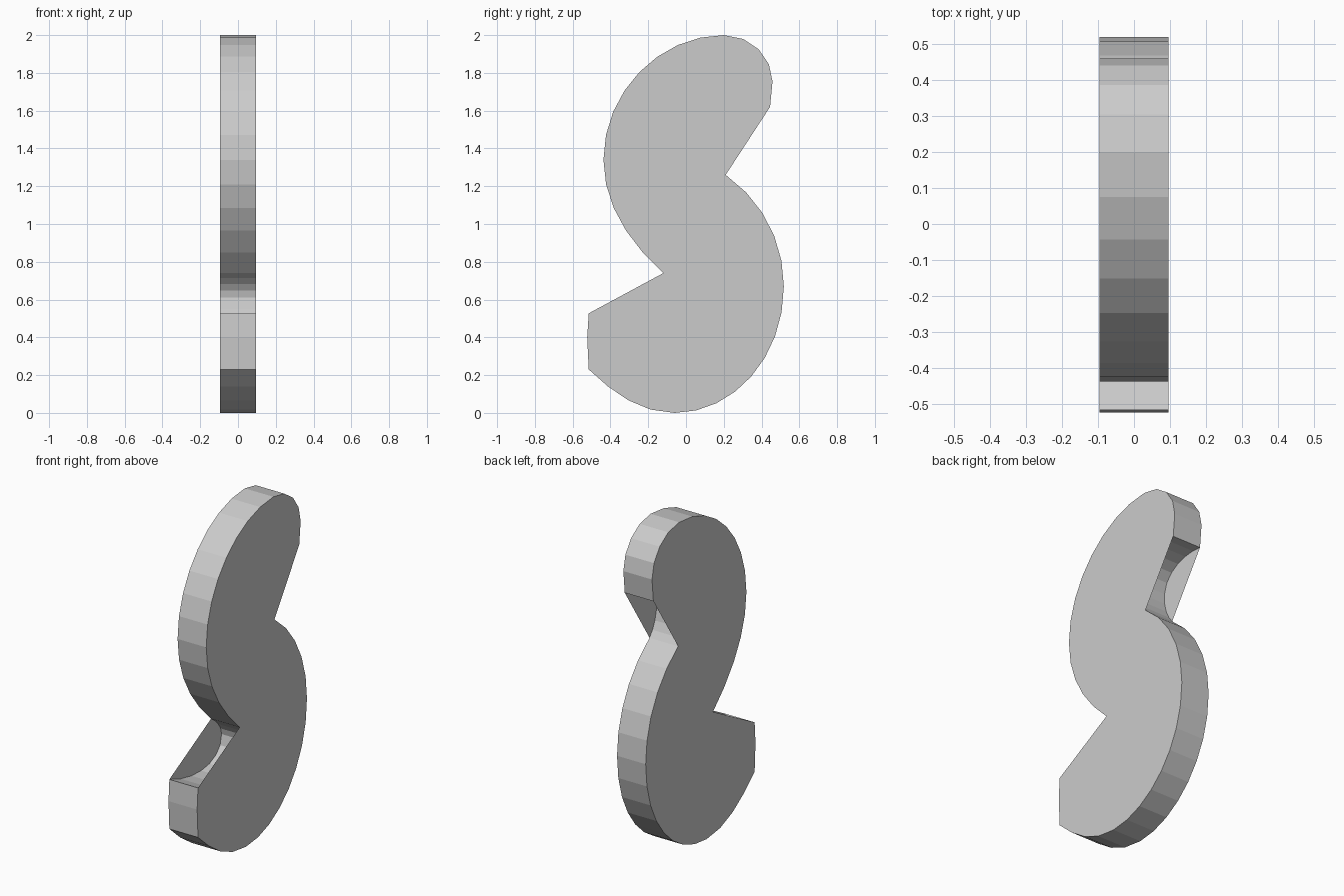
import bpy
import bmesh
from mathutils import Vector
from mathutils.geometry import interpolate_bezier

cube = bpy.data.objects.get("Cube")
if cube:
    bpy.data.objects.remove(cube)

HALF = 0.095  # half thickness along x


def curve(start, handle_a, handle_b, end, steps):
    """Sampled Bezier in the y-z plane, end point left out."""
    pts = [Vector((0, *p)) for p in (start, handle_a, handle_b, end)]
    return interpolate_bezier(*pts, steps + 1)[:-1]


# Key corners of the profile, as (y, z)
low_notch, front, crest = (-.12, .74), (-.437, 1.34), (.2, 2)
brow, high_lip, high_notch = (.458, 1.755), (.445, 1.62), (.21, 1.26)
back, base = (.518, .67), (-.06, 0)
toe, low_lip = (-.515, .23), (-.515, .527)

# Outer rims of the upper and lower lobes
upper_rim = (curve(low_notch, (-.32, .92), (-.437, 1.12), front, 5)
             + curve(front, (-.437, 1.7), (-.14, 2), crest, 8)
             + curve(crest, (.35, 2), (.458, 1.88), brow, 4)
             + [Vector((0, *brow)), Vector((0, *high_lip))])
lower_rim = (curve(high_notch, (.41, 1.12), (.518, .9), back, 5)
             + curve(back, (.518, .29), (.25, 0), base, 8)
             + curve(base, (-.24, 0), (-.38, .1), toe, 4)
             + [Vector((0, *toe)), Vector((0, -.523, .4)), Vector((0, *low_lip))])

# Hollow pockets between the side plates
high_mid, low_mid = (.145, 1.46), (-.02, .61)
high_pocket = (curve(high_lip, (.33, 1.64), (.16, 1.6), high_mid, 6)
               + curve(high_mid, (.135, 1.38), (.17, 1.3), high_notch, 4))[1:]
low_pocket = (curve(low_lip, (-.26, .42), (-.02, .45), low_mid, 7)
              + curve(low_mid, (-.02, .66), (-.07, .71), low_notch, 4))[1:]

bm = bmesh.new()


def edge_pair(p):
    return [bm.verts.new((x, p.y, p.z)) for x in (-HALF, HALF)]


upper = [edge_pair(p) for p in upper_rim]
lower = [edge_pair(p) for p in lower_rim]
path = (upper + [edge_pair(p) for p in high_pocket]
        + lower + [edge_pair(p) for p in low_pocket])

# Continuous band following the rims and the pockets
for a, b in zip(path, path[1:] + path[:1]):
    bm.faces.new((a[0], a[1], b[1], b[0]))

# Flat side plates bridge straight across each pocket opening
bm.faces.new([pair[1] for pair in reversed(upper + lower)])
bm.faces.new([pair[0] for pair in upper + lower])
bm.normal_update()
caps = [f for f in bm.faces if len(f.verts) > 4]
for f in caps:
    if f.normal.x * f.calc_center_median().x < 0:
        f.normal_flip()
walls = [f for f in bm.faces if len(f.verts) == 4]
# The band beside the crest must face up; flip the whole band if it does not
top = max(walls, key=lambda f: f.calc_center_median().z)
if top.normal.z < 0:
    bmesh.ops.reverse_faces(bm, faces=walls)
bmesh.ops.triangulate(bm, faces=caps)

mesh = bpy.data.meshes.new("curved_body")
bm.to_mesh(mesh)
bm.free()
body = bpy.data.objects.new("curved_body", mesh)
bpy.context.collection.objects.link(body)

# Plain grey finish
grey = bpy.data.materials.new("light_grey")
grey.use_nodes = True
colour = (.6, .6, .6, 1)
grey.diffuse_color = colour
grey.node_tree.nodes["Principled BSDF"].inputs["Base Color"].default_value = colour
mesh.materials.append(grey)
